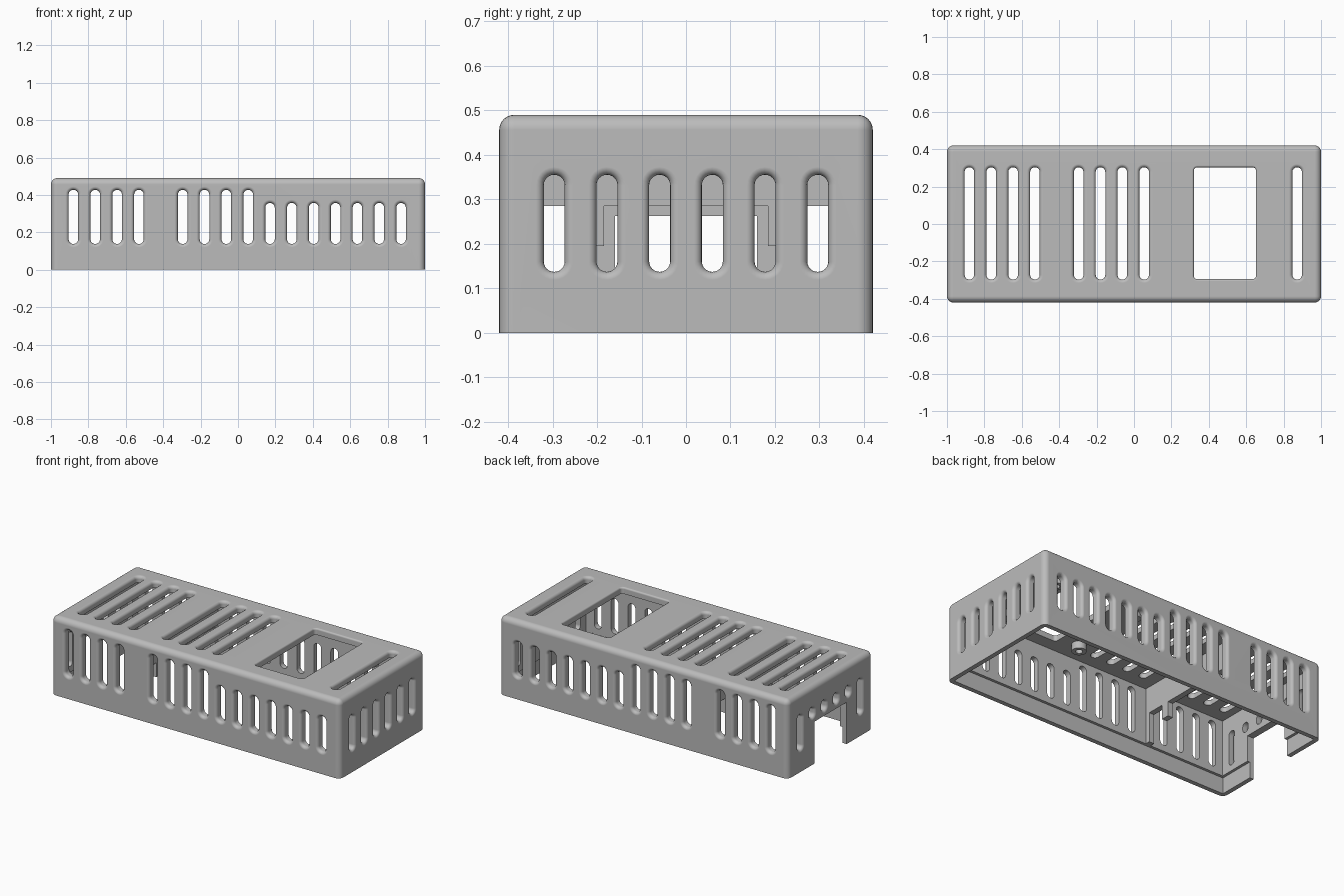
import bpy, bmesh, math
from mathutils import Vector

old = bpy.data.objects.get("Cube")
if old:
    bpy.data.objects.remove(old, do_unlink=True)

HX, HY, H = 1.0, 0.42, 0.49      # half length, half depth, height
WALL, LIP, ROOF = 0.045, 0.028, 0.45
LEDGE = 0.1
PITCH = 0.1168

grey = bpy.data.materials.new("plain grey")
grey.use_nodes = True
grey.diffuse_color = (0.5, 0.5, 0.5, 1)
bsdf = next(n for n in grey.node_tree.nodes if n.type == 'BSDF_PRINCIPLED')
bsdf.inputs["Base Color"].default_value = grey.diffuse_color


def finish(bm, name):
    bmesh.ops.recalc_face_normals(bm, faces=bm.faces[:])
    mesh = bpy.data.meshes.new(name)
    bm.to_mesh(mesh)
    bm.free()
    mesh.materials.append(grey)
    ob = bpy.data.objects.new(name, mesh)
    bpy.context.scene.collection.objects.link(ob)
    return ob


def add_box(bm, lo, hi):
    lo, hi = Vector(lo), Vector(hi)
    verts = bmesh.ops.create_cube(bm, size=1)["verts"]
    for v in verts:
        v.co = (lo + hi) / 2 + v.co * (hi - lo)
    return verts


def loft(bm, rings, closed=False):
    loops = [[bm.verts.new(p) for p in ring] for ring in rings]
    pairs = list(zip(loops, loops[1:])) + ([(loops[-1], loops[0])] if closed else [])
    for a, b in pairs:
        for i in range(len(a)):
            j = (i + 1) % len(a)
            bm.faces.new((a[i], a[j], b[j], b[i]))
    if not closed:
        bm.faces.new(loops[0])
        bm.faces.new(loops[-1])


def rounded_outline(u0, u1, v0, v1, r, steps=6):
    pts = []
    corners = ((u1, v1, -1, -1), (u0, v1, 1, -1), (u0, v0, 1, 1), (u1, v0, -1, 1))
    for q, (u, v, su, sv) in enumerate(corners):
        for i in range(steps + 1):
            a = math.pi / 2 * (q + i / steps)
            pts.append((u + su * r + r * math.cos(a), v + sv * r + r * math.sin(a)))
    return pts


def add_opening(bm, place, u0, u1, v0, v1, r, flare=0.018):
    """Through opening whose outer rim is rounded over; place maps (u, v, depth)."""
    levels = [(flare, -0.02)]
    for i in range(5):
        a = math.pi / 2 * i / 4
        levels.append((flare * (1 - math.sin(a)), flare * (1 - math.cos(a))))
    levels.append((0, 0.075))
    loft(bm, [[place(u, v, d) for u, v in
               rounded_outline(u0 - o, u1 + o, v0 - o, v1 + o, r + o)]
              for o, d in levels])


def slot(bm, place, centre, v0, v1, half=0.0255):
    add_opening(bm, place, centre - half, centre + half, v0, v1, half - 0.0005)


def front(u, v, d): return (u, d - HY, v)
def back(u, v, d): return (u, HY - d, v)
def left(u, v, d): return (HX - d, u, v)
def right(u, v, d): return (d - HX, u, v)
def top(u, v, d): return (u, v, H - d)


# Outer body with rounded top and upright edges
bm = bmesh.new()
add_box(bm, (-HX, -HY, 0), (HX, HY, H))
edges = [e for e in bm.edges if max(v.co.z for v in e.verts) > 0.1]
bmesh.ops.bevel(bm, geom=edges, offset=0.034, offset_type='OFFSET',
                segments=6, profile=0.5, affect='EDGES')
cover = finish(bm, "ventilated_cover")

# Cavity, thinner lower lip and cable notch
cutters = []
for name, lo, hi in (
        ("cavity", (WALL - HX, WALL - HY, -0.1), (HX - WALL, HY - WALL, ROOF)),
        ("lip_recess", (LIP - HX, LIP - HY, -0.1), (HX - LIP, HY - LIP, LEDGE)),
        ("cable_notch", (-1.1, -0.16, -0.1), (-0.9, 0.16, 0.262))):
    bm = bmesh.new()
    add_box(bm, lo, hi)
    cutters.append(finish(bm, name))

# Vent slots on all sides and the display window
bm = bmesh.new()
for k in range(16):
    if k == 11:
        continue
    x = 0.872 - k * PITCH
    for side in (front, back):
        slot(bm, side, x, 0.138, 0.357 if k < 7 else 0.427)
    if k == 0 or k > 6:
        slot(bm, top, x, -0.297, 0.303)
for k in range(6):
    y = (k - 2.5) * 0.1185
    slot(bm, left, y, 0.137, 0.355, 0.0235)
    slot(bm, right, y, 0.137 if k in (0, 5) else 0.293, 0.355, 0.0235)
add_opening(bm, top, 0.32, 0.652, -0.295, 0.303, 0.018, 0.01)
cutters.append(finish(bm, "openings"))

for c in cutters:
    c.hide_render = True
    mod = cover.modifiers.new(c.name, 'BOOLEAN')
    mod.operation, mod.solver, mod.object = 'DIFFERENCE', 'EXACT', c
bpy.context.view_layer.update()
result = bpy.data.meshes.new_from_object(
    cover.evaluated_get(bpy.context.evaluated_depsgraph_get()))
cover.modifiers.clear()
cover.data = result
for c in cutters:
    bpy.data.objects.remove(c, do_unlink=True)

# Hanging partition with clip legs and wall ribs
bm = bmesh.new()
X0, X1 = -0.435, -0.4
add_box(bm, (X0, -HY + 0.03, 0.285), (X1, HY - 0.03, ROOF + 0.01))
for s in (-1, 1):
    for a, b, z in ((0.184, 0.235, 0.195), (0.345, HY - 0.03, LEDGE)):
        ys = sorted((s * a, s * b))
        add_box(bm, (X0, ys[0], z), (X1, ys[1], 0.285))
finish(bm, "partition")

# Screw bosses around the display window
bosses = []
for x in (0.2, 0.76):
    for y in (-0.235, 0.235):
        bm = bmesh.new()
        loft(bm, [[(x + r * math.cos(t * math.tau / 24), y + r * math.sin(t * math.tau / 24), z)
                   for t in range(24)]
                  for r, z in ((0.042, 0.455), (0.042, 0.405), (0.02, 0.405), (0.02, 0.455))],
             closed=True)
        bosses.append(finish(bm, "screw_boss"))

# Smooth the rounded parts, keep hard corners crisp
bpy.ops.object.select_all(action='DESELECT')
for ob in [cover] + bosses:
    ob.select_set(True)
bpy.context.view_layer.objects.active = cover
bpy.ops.object.shade_smooth_by_angle(angle=math.radians(35))
weighted = cover.modifiers.new("even_shading", 'WEIGHTED_NORMAL')
weighted.keep_sharp = True
